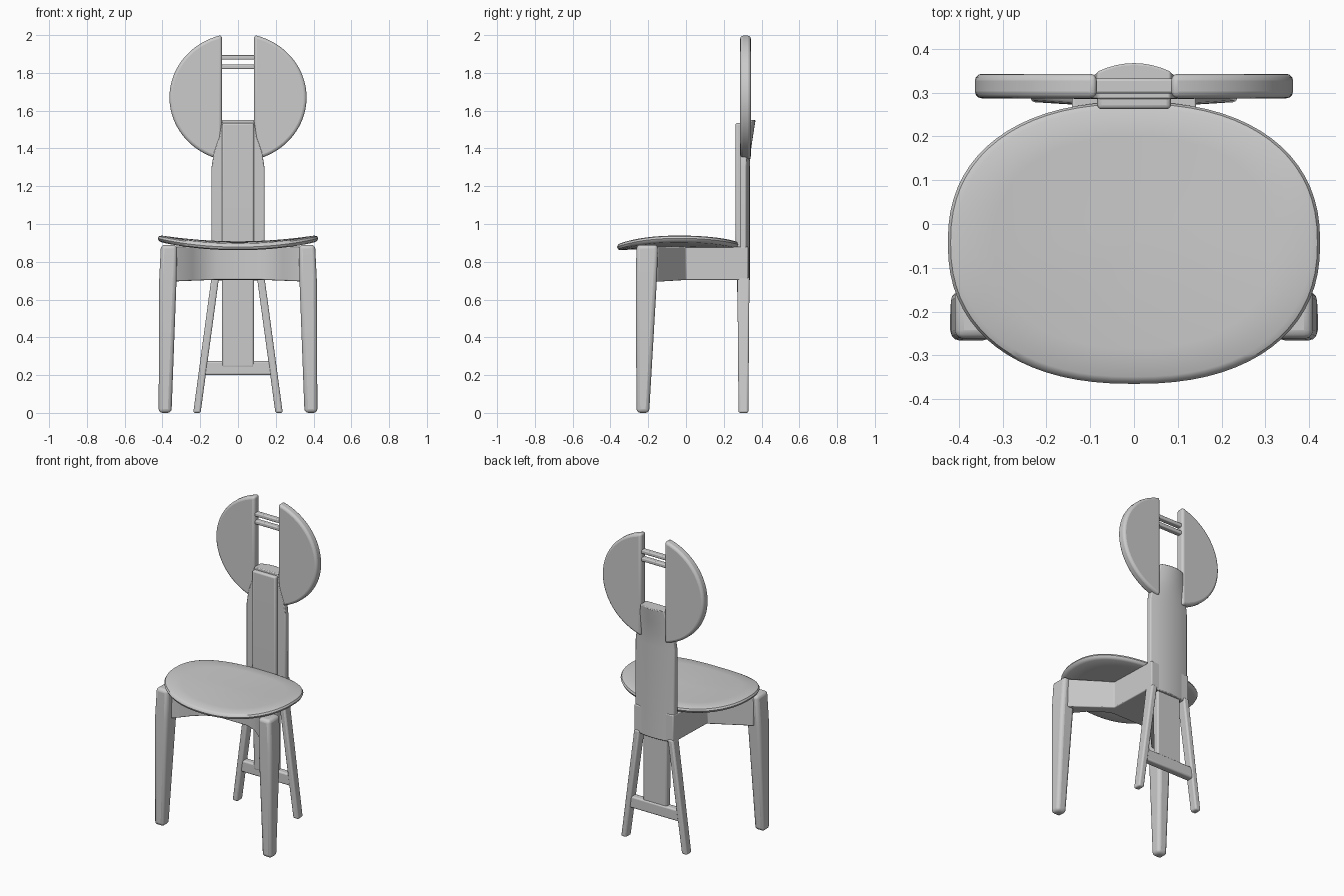
import bpy, bmesh, math
from mathutils import Vector

cube = bpy.data.objects.get("Cube")
if cube:
    bpy.data.objects.remove(cube)

grey = bpy.data.materials.new("plain_grey")
grey.use_nodes = True
grey.diffuse_color = (0.6, 0.6, 0.6, 1)
grey.node_tree.nodes["Principled BSDF"].inputs["Base Color"].default_value = (0.6, 0.6, 0.6, 1)


def loft(name, rings, bevel=0.0, segments=3):
    """Skin a list of equal-length point rings and cap both ends."""
    bm = bmesh.new()
    loops = [[bm.verts.new(p) for p in ring] for ring in rings]
    n = len(loops[0])
    for a, b in zip(loops, loops[1:]):
        for i in range(n):
            j = (i + 1) % n
            bm.faces.new((a[i], a[j], b[j], b[i]))
    bm.faces.new(loops[0])
    bm.faces.new(loops[-1])
    bmesh.ops.recalc_face_normals(bm, faces=bm.faces)
    mesh = bpy.data.meshes.new(name)
    bm.to_mesh(mesh)
    bm.free()
    mesh.materials.append(grey)
    obj = bpy.data.objects.new(name, mesh)
    bpy.context.collection.objects.link(obj)
    if bevel:
        mod = obj.modifiers.new("Rounded edges", "BEVEL")
        mod.width = bevel
        mod.segments = segments
        mod.limit_method = "ANGLE"
        mod.angle_limit = math.radians(35)
    bpy.ops.object.select_all(action="DESELECT")
    obj.select_set(True)
    bpy.context.view_layer.objects.active = obj
    bpy.ops.object.shade_smooth_by_angle(angle=math.radians(40))
    return obj


def rect(x0, x1, y0, y1, z):
    return [(x0, y0, z), (x1, y0, z), (x1, y1, z), (x0, y1, z)]


def box(name, x0, x1, y0, y1, z0, z1, bevel):
    return loft(name, [rect(x0, x1, y0, y1, z0), rect(x0, x1, y0, y1, z1)], bevel)


# Seat: superellipse rings bent into a shallow saddle
def seat_ring(scale, dz, count=72):
    ring = []
    for i in range(count):
        a = 2 * math.pi * i / count
        c, s = math.cos(a), math.sin(a)
        x = 0.425 * scale * math.copysign(abs(c) ** 0.87, c)
        y = 0.322 * scale * math.copysign(abs(s) ** 0.87, s)
        z = 0.89 + 0.034 * (x / 0.425) ** 2 - 0.012 * max(0, -y / 0.322) ** 2
        ring.append((x, y - 0.043, z + dz))
    return ring


seat_profile = [(s, 0.018) for s in (0.02, 0.25, 0.5, 0.75, 0.95)]
seat_profile += [(0.985, 0.012), (1, 0), (0.985, -0.012)]
seat_profile += [(s, -0.018) for s in (0.95, 0.75, 0.5, 0.25, 0.02)]
loft("seat", [seat_ring(s, dz) for s, dz in seat_profile])

# Apron: spine under the seat that flares out to the front legs
half = [(0.14, 0.33), (0.15, 0.0), (0.38, -0.15), (0.36, -0.23), (0.31, -0.21),
        (0.24, -0.135), (0.18, -0.09), (0.11, -0.065)]
outline = half + [(-x, y) for x, y in reversed(half)]
loft("apron", [[(x, y, 0.705 - 0.04 * max(0, abs(x) - 0.11)) for x, y in outline],
               [(x, y, 0.88) for x, y in outline]], 0.006)

for side, label in ((1, "left"), (-1, "right")):
    # Front leg, tapering to the floor
    sections = [(0.352, 0.42, -0.262, -0.195, 0.0), (0.326, 0.418, -0.266, -0.155, 0.69),
                (0.322, 0.408, -0.262, -0.148, 0.89)]
    loft("front_leg_" + label,
         [rect(side * a, side * b, c, d, z) for a, b, c, d, z in sections], 0.02)

    # Splayed back leg
    loft("back_leg_" + label,
         [rect(side * 0.198, side * 0.237, 0.278, 0.33, 0.0),
          rect(side * 0.1, side * 0.14, 0.272, 0.336, 0.72)], 0.01)

    # Half of the round backrest, trimmed by the centre slot
    start = math.acos(0.085 / 0.363)
    disc = []
    for i in range(49):
        a = start - 2 * start * i / 48
        disc.append((side * 0.363 * math.cos(a), 1.67 + 0.34 * math.sin(a)))
    loft("backrest_" + label,
         [[(x, y, z) for x, z in disc] for y in (0.287, 0.343)], 0.016)

# Crossbar between the back legs
loft("back_crossbar", [rect(-0.185, 0.185, 0.28, 0.327, 0.2),
                       rect(-0.172, 0.172, 0.28, 0.327, 0.275)], 0.01)

# Rear panel: gently domed, narrowing and leaning back at its top
rings = []
for z, w, front, back in ((0.7, 0.14, 0.285, 0.338), (1.3, 0.14, 0.285, 0.338),
                          (1.38, 0.128, 0.285, 0.342), (1.46, 0.1, 0.285, 0.354),
                          (1.55, 0.084, 0.285, 0.368)):
    ring = [(-w, front, z), (w, front, z)]
    for i in range(9):
        t = 1 - i / 4
        ring.append((w * t, back - 0.02 * t * t, z))
    rings.append(ring)
loft("rear_panel", rings, 0.005, 2)

# Centre slat running from the crossbar up into the backrest slot
loft("centre_slat", [rect(-0.085, 0.085, 0.278, 0.32, 0.24),
                     rect(-0.085, 0.085, 0.27, 0.32, 0.72),
                     rect(-0.084, 0.084, 0.262, 0.32, 0.95),
                     rect(-0.084, 0.084, 0.262, 0.33, 1.535)], 0.01)

# Two thin rungs joining the backrest halves
for label, z in (("upper", 1.882), ("lower", 1.832)):
    box("rung_" + label, -0.1, 0.1, 0.298, 0.332, z - 0.012, z + 0.012, 0.006)
